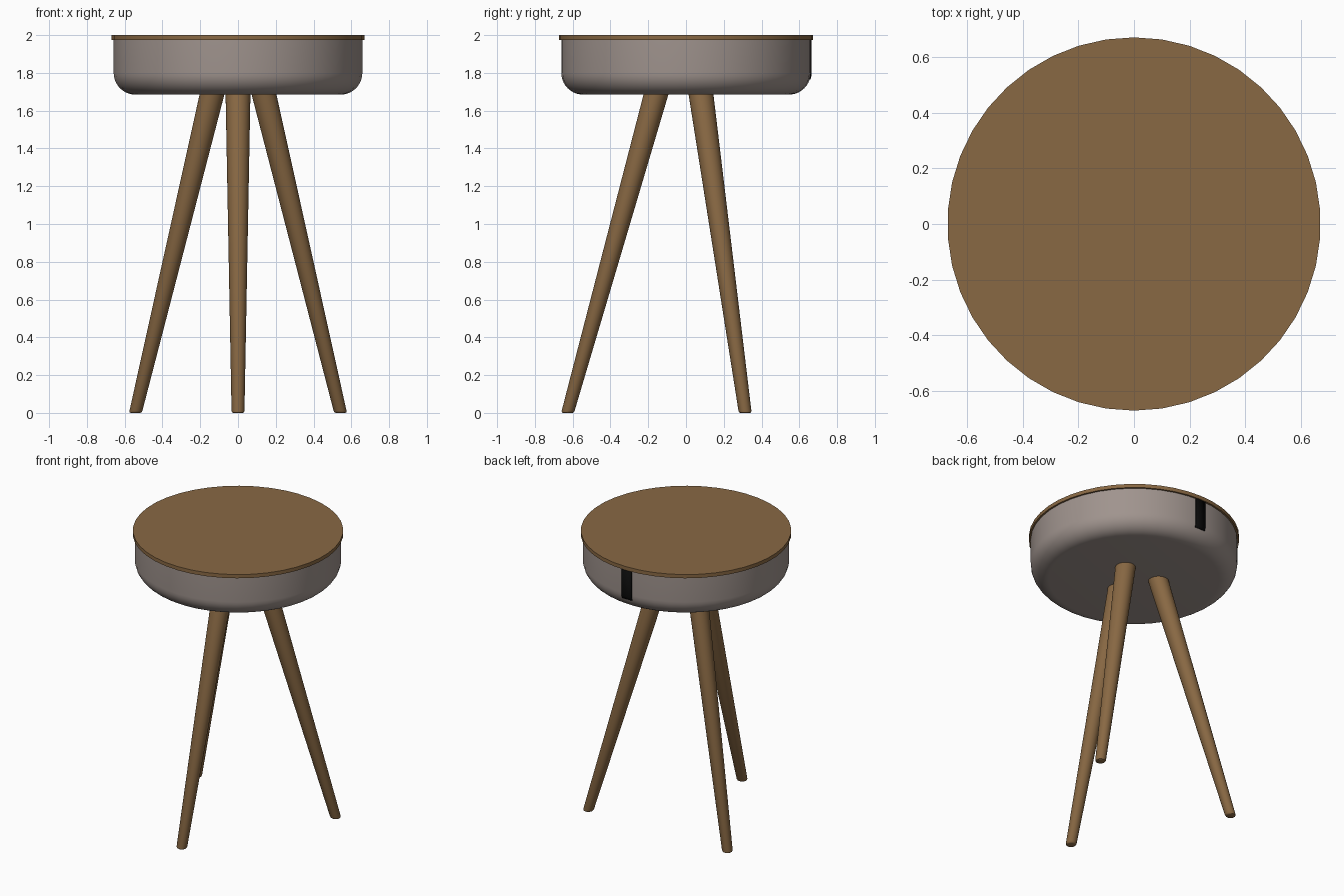
import bpy, bmesh, math
from mathutils import Vector

cube = bpy.data.objects.get("Cube")
if cube:
    bpy.data.objects.remove(cube, do_unlink=True)


def material(name, rgb):
    mat = bpy.data.materials.new(name)
    mat.use_nodes = True
    mat.diffuse_color = (*rgb, 1)
    bsdf = next(n for n in mat.node_tree.nodes if n.type == 'BSDF_PRINCIPLED')
    bsdf.inputs["Base Color"].default_value = (*rgb, 1)
    return mat


wood = material("brown wood", (0.25, 0.14, 0.057))
shell = material("warm grey shell", (0.35, 0.295, 0.27))
black = material("black trim", (0.003, 0.003, 0.003))


def finish(name, bm, mat):
    """Turn a bmesh into a smooth shaded object with crisp edges."""
    bmesh.ops.recalc_face_normals(bm, faces=bm.faces)
    mesh = bpy.data.meshes.new(name)
    bm.to_mesh(mesh)
    bm.free()
    mesh.materials.append(mat)
    obj = bpy.data.objects.new(name, mesh)
    bpy.context.collection.objects.link(obj)
    bpy.ops.object.select_all(action='DESELECT')
    obj.select_set(True)
    bpy.context.view_layer.objects.active = obj
    bpy.ops.object.shade_smooth_by_angle(angle=math.radians(35))
    return obj


def loft(name, rings, sides, mat):
    """Skin horizontal circles given as (centre, radius), capped at both ends."""
    bm = bmesh.new()
    loops = []
    for centre, radius in rings:
        angles = [math.pi / 2 + math.tau * i / sides for i in range(sides)]
        loops.append([bm.verts.new(Vector(centre) + radius * Vector((math.cos(a), math.sin(a), 0)))
                      for a in angles])
    for low, high in zip(loops, loops[1:]):
        for i in range(sides):
            j = (i + 1) % sides
            bm.faces.new((low[i], low[j], high[j], high[i]))
    bm.faces.new(loops[0])
    bm.faces.new(loops[-1])
    return finish(name, bm, mat)


# Drum with a rounded lower edge
BASE, LID, R, ROUND = 1.685, 1.974, 0.66, 0.115
corner = [(R - ROUND + ROUND * math.sin(t), BASE + ROUND - ROUND * math.cos(t))
          for t in (math.pi / 2 * i / 10 for i in range(11))]
drum_profile = corner + [(R, LID)]
loft("drum", [((0, 0, z), r) for r, z in drum_profile], 42, shell)

# Round table top
loft("table_top", [((0, 0, LID), 0.672), ((0, 0, 2), 0.672)], 42, wood)

# Dark vertical strip at the back, following the drum wall
bm = bmesh.new()
wall = [(r, z) for r, z in drum_profile if z > 1.75]
rows = [[bm.verts.new((x, math.sqrt(r * r - x * x) + 0.002, z)) for x in (-0.039, 0, 0.039)]
        for r, z in wall]
for low, high in zip(rows, rows[1:]):
    for i in range(2):
        bm.faces.new((low[i], low[i + 1], high[i + 1], high[i]))
strip = finish("back_strip", bm, black)
thick = strip.modifiers.new("thickness", 'SOLIDIFY')
thick.thickness = 0.005
thick.offset = 0

# Three splayed tapered legs with softened feet
FOOT, TOP, TOP_Z = 0.627, 0.155, 1.70
for name, degrees in (("front_leg", -90), ("back_left_leg", 30), ("back_right_leg", 150)):
    a = math.radians(degrees)
    out = Vector((math.cos(a), math.sin(a), 0))
    rings = []
    for z, inset in ((0, 0.008), (0.003, 0.003), (0.01, 0), (TOP_Z, 0)):
        t = z / TOP_Z
        centre = out * (FOOT + (TOP - FOOT) * t) + Vector((0, 0, z))
        rings.append((centre, 0.034 + 0.032 * t - inset))
    loft(name, rings, 32, wood)
